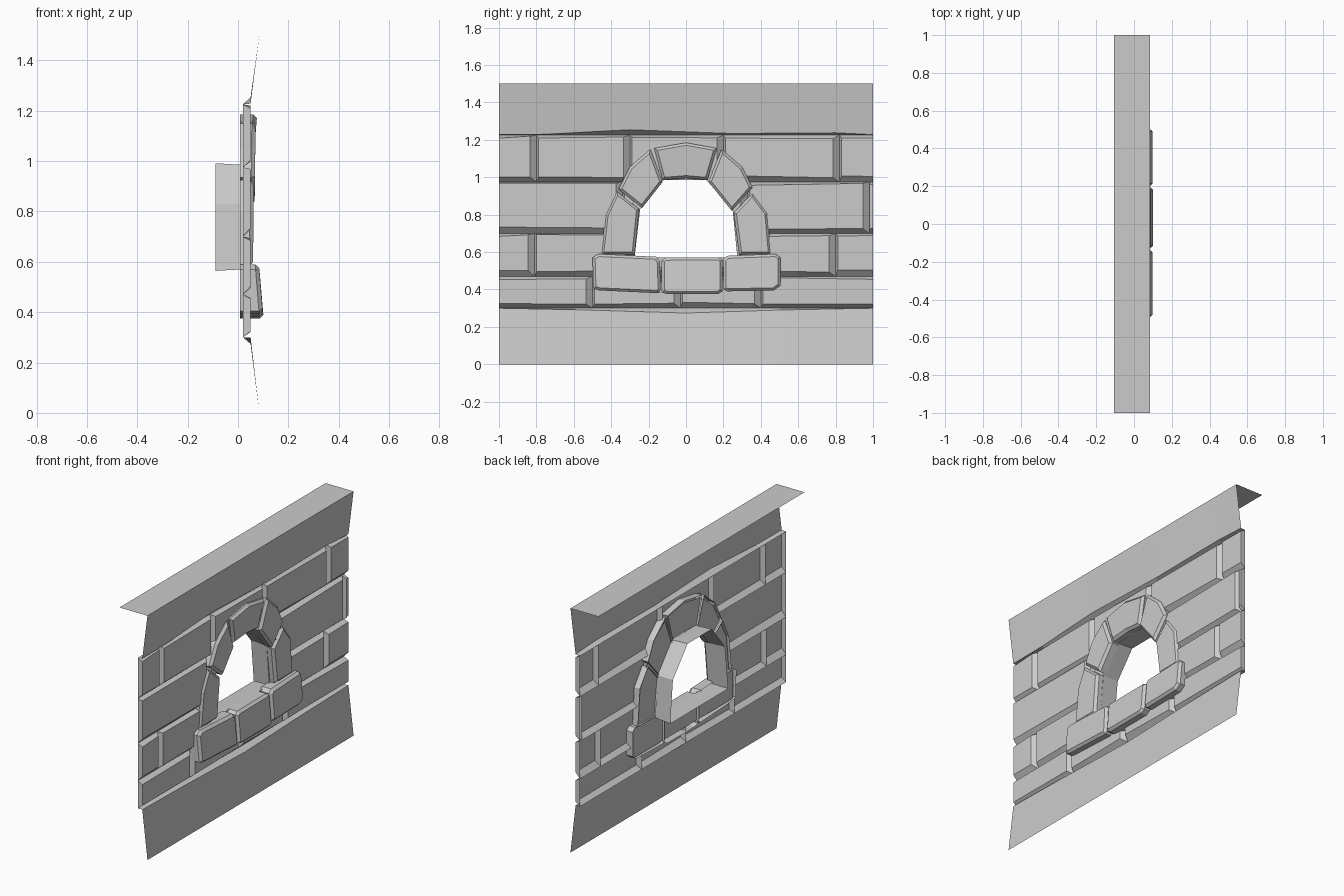
import bpy, bmesh, random
from mathutils import Vector

random.seed(4)
if "Cube" in bpy.data.objects:
    bpy.data.objects.remove(bpy.data.objects["Cube"])

stone_grey = bpy.data.materials.new("stone_grey")
stone_grey.use_nodes = True
GREY = (0.6, 0.6, 0.6, 1)
stone_grey.diffuse_color = GREY
stone_grey.node_tree.nodes["Principled BSDF"].inputs["Base Color"].default_value = GREY

GROOVE, FACE = 0.02, 0.05


def finish(name, bm):
    mesh = bpy.data.meshes.new(name)
    bm.to_mesh(mesh)
    bm.free()
    mesh.materials.append(stone_grey)
    obj = bpy.data.objects.new(name, mesh)
    bpy.context.collection.objects.link(obj)
    return obj


def ring(bm, x, outline):
    return [bm.verts.new((x, y, z)) for y, z in outline]


def bridge(bm, a, b, closed=True):
    n = len(a)
    for i in range(n if closed else n - 1):
        j = (i + 1) % n
        bm.faces.new((a[i], a[j], b[j], b[i]))


def inset(outline, d):
    """Move each corner of an anticlockwise outline inwards by about d."""
    pts = [Vector(p) for p in outline]
    result = []
    for i, p in enumerate(pts):
        e1 = (p - pts[i - 1]).normalized()
        e2 = (pts[(i + 1) % len(pts)] - p).normalized()
        n1, n2 = Vector((-e1.y, e1.x)), Vector((-e2.y, e2.x))
        result.append(p + (n1 + n2) * d / (1 + n1.dot(n2)))
    return result


# Window opening, anticlockwise as seen from +x
opening = [(-.275, .57), (.275, .57), (.25, .82), (.11, .985), (-.12, .985), (-.245, .83)]


# Courses of bevelled bricks: bottom, top, joints along y
courses = [
    (.3, .47, (-1, -.5, -.03, .4, 1)),
    (.47, .7, (-1, -.81, -.3, .3, .8, 1)),
    (.7, .975, (-1, -.34, .33, .98, 1)),
    (.975, 1.225, (-1, -.8, -.3, .2, .82, 1)),
]


def jitter(amount=.007):
    return random.uniform(-amount, amount)


def brick(bm, y0, y1, z0, z1):
    left = 0 if y0 == -1 else .012
    right = 0 if y1 == 1 else .035
    if y1 - y0 < .05:
        left = right = 0
    outer = ring(bm, GROOVE, [(y0, z0), (y1, z0), (y1, z1), (y0, z1)])
    low, high = z0 + .028, z1 - .012
    inner = ring(bm, FACE, [(y0 + left, low + jitter()), (y1 - right, low + jitter()),
                            (y1 - right, high + jitter()), (y0 + left, high + jitter())])
    bridge(bm, outer, inner)
    bm.faces.new(inner)


bm = bmesh.new()
for z0, z1, joints in courses:
    for y0, y1 in zip(joints, joints[1:]):
        brick(bm, y0, y1, z0, z1)

# Cut the wall away behind the window surround
hole = inset(opening, -.05)
for i, p in enumerate(hole):
    edge = hole[(i + 1) % len(hole)] - p
    bmesh.ops.bisect_plane(bm, geom=bm.verts[:] + bm.edges[:] + bm.faces[:],
                           plane_co=(0, p.x, p.y), plane_no=(0, -edge.y, edge.x))


def in_hole(face):
    c = face.calc_center_median().yz
    return all((hole[(i + 1) % len(hole)] - p).cross(c - p) > 0 for i, p in enumerate(hole))


bmesh.ops.delete(bm, geom=[f for f in bm.faces if in_hole(f)], context='FACES')
bmesh.ops.dissolve_limit(bm, angle_limit=.01, verts=bm.verts[:], edges=bm.edges[:])
finish("brick_wall", bm)


# Sloping bands above and below the bricks, with wavering ledges
def band(name, profile, wave):
    """Sweep an (x, z) profile along y; wave gives (y, lift of the ledge edge)."""
    bm = bmesh.new()
    previous = None
    for y, lift in wave:
        row = [bm.verts.new((x, y, z + (lift if x == FACE else 0))) for x, z in profile]
        if previous:
            bridge(bm, previous, row, closed=False)
        previous = row
    finish(name, bm)


band("top_band", [(GROOVE, 1.225), (FACE, 1.228), (.085, 1.5), (-.105, 1.5)],
     [(-1, 0), (-.75, .002), (-.3, .026), (.25, .006), (.8, .01), (1, 0)])
band("bottom_band", [(GROOVE, .3), (FACE, .3), (.085, 0)],
     [(-1, 0), (-.6, -.008), (0, -.026), (.5, -.01), (1, 0)])


# Stones of the window surround: open-backed shells with bevelled fronts
def stone(name, outline, low_x, high_x, bevel=.014):
    bm = bmesh.new()
    zs = [z for _, z in outline]
    bottom, height = min(zs), max(zs) - min(zs)

    def front(points, back=0):
        return [bm.verts.new((low_x + (high_x - low_x) * (z - bottom) / height - back, y, z))
                for y, z in points]

    rear = ring(bm, .008, outline)
    shoulder = front(outline, .015)
    face = front(inset(outline, bevel))
    bridge(bm, rear, shoulder)
    bridge(bm, shoulder, face)
    bm.faces.new(face)
    finish(name, bm)


stone("keystone", [(-.125, .985), (0, .995), (.115, .985), (.165, 1.155), (0, 1.185), (-.17, 1.155)], .06, .076)
stone("arch_stone_right", [(-.36, .935), (-.235, .835), (-.125, .975), (-.19, 1.15), (-.3, 1.055)], .066, .07)
stone("arch_stone_left", [(.12, .975), (.245, .82), (.355, .945), (.3, 1.055), (.19, 1.15)], .066, .07)
stone("jamb_right", [(-.455, .585), (-.275, .585), (-.25, .83), (-.37, .925), (-.43, .8)], .06, .062)
stone("jamb_left", [(.285, .585), (.455, .585), (.435, .81), (.355, .915), (.255, .81)], .06, .062)
stone("sill_right", [(-.495, .405), (-.465, .395), (-.145, .38), (-.135, .4), (-.14, .55), (-.16, .575),
                     (-.47, .59), (-.5, .57)], .1, .083)
stone("sill_middle", [(-.13, .385), (-.1, .375), (.17, .375), (.195, .39), (.195, .56), (.17, .572),
                      (-.11, .57), (-.13, .555)], .102, .085)
stone("sill_left", [(.2, .4), (.22, .39), (.47, .395), (.505, .42), (.505, .57), (.48, .59),
                    (.22, .58), (.2, .56)], .1, .083)

# Reveal lining the opening through the wall
bm = bmesh.new()
bridge(bm, ring(bm, GROOVE, opening), ring(bm, -.09, inset(opening, -.006)))
finish("window_reveal", bm)

# Thin backing sheet behind the surround
surround = [(-.48, .4), (.49, .4), (.49, .57), (.44, .6), (.42, .8), (.29, 1.045),
            (.16, 1.14), (0, 1.17), (-.17, 1.14), (-.29, 1.045), (-.42, .8), (-.44, .6), (-.48, .57)]
bm = bmesh.new()
edges = []
for outline in (surround, opening):
    loop = ring(bm, GROOVE - .002, outline)
    edges += [bm.edges.new((loop[i - 1], loop[i])) for i in range(len(loop))]
bmesh.ops.triangle_fill(bm, edges=edges, use_beauty=True, normal=(1, 0, 0))
bmesh.ops.dissolve_limit(bm, angle_limit=.01, verts=bm.verts[:], edges=bm.edges[:])
finish("surround_backing", bm)
